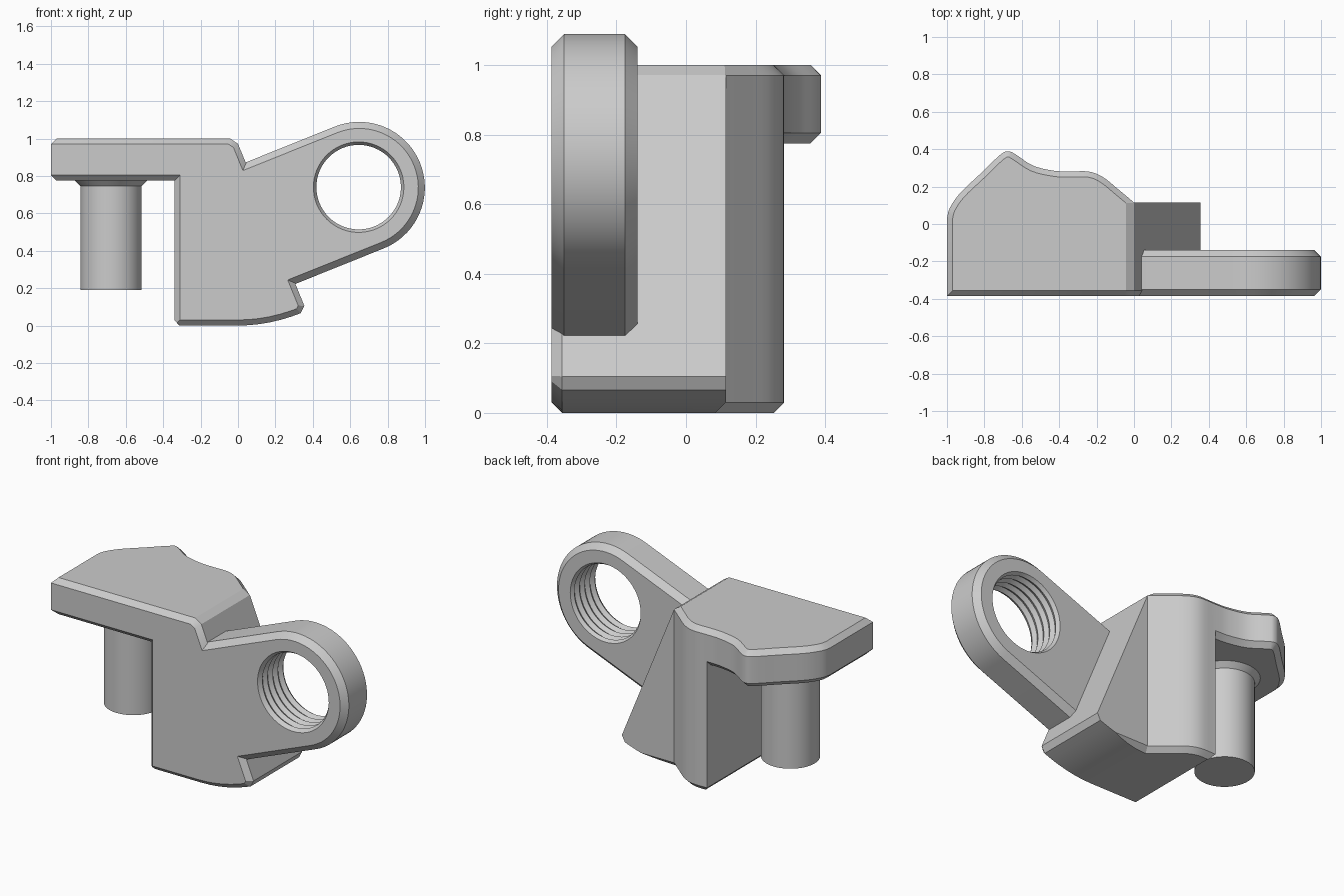
import bpy, bmesh, math
from mathutils import Vector

if "Cube" in bpy.data.objects:
    bpy.data.objects.remove(bpy.data.objects["Cube"])

CH = 0.03  # edge chamfer


def inset(pts, d):
    """Mitred inward offset of a closed 2D outline."""
    n = len(pts)
    P = [Vector(p) for p in pts]
    area = sum(P[i].x * P[(i + 1) % n].y - P[(i + 1) % n].x * P[i].y for i in range(n))
    s = 1 if area > 0 else -1
    out = []
    for i in range(n):
        e0 = (P[i] - P[i - 1]).normalized()
        e1 = (P[(i + 1) % n] - P[i]).normalized()
        n0, n1 = Vector((-e0.y, e0.x)) * s, Vector((-e1.y, e1.x)) * s
        out.append(P[i] + (n0 + n1) * d / max(0.3, 1 + n0.dot(n1)))
    return out


def rings_object(name, rings):
    """Closed solid from a stack of equal-length vertex rings."""
    bm = bmesh.new()
    R = [[bm.verts.new(p) for p in r] for r in rings]
    n = len(R[0])
    for a, b in zip(R, R[1:]):
        for i in range(n):
            bm.faces.new((a[i], a[(i + 1) % n], b[(i + 1) % n], b[i]))
    bm.faces.new(R[0])
    bm.faces.new(R[-1])
    bmesh.ops.recalc_face_normals(bm, faces=bm.faces)
    me = bpy.data.meshes.new(name)
    bm.to_mesh(me)
    bm.free()
    ob = bpy.data.objects.new(name, me)
    bpy.context.collection.objects.link(ob)
    return ob


def prism(name, pts, lo, hi, axis, c_lo=0.0, c_hi=0.0):
    """Extruded outline with optional chamfers at either end."""
    levels = [(lo, c_lo)] + ([(lo + c_lo, 0)] if c_lo else [])
    levels += ([(hi - c_hi, 0)] if c_hi else []) + [(hi, c_hi)]
    rings = []
    for w, d in levels:
        q = inset(pts, d) if d else pts
        rings.append([(u, v, w) if axis == 'z' else (u, w, v) for u, v in q])
    return rings_object(name, rings)


def lathe(name, prof, cx, cy, axis, seg=64):
    """Revolved (radius, position) profile around a z or y axis."""
    rings = []
    for r, w in prof:
        ring = []
        for i in range(seg):
            a = 2 * math.pi * i / seg
            u, v = cx + r * math.cos(a), cy + r * math.sin(a)
            ring.append((u, v, w) if axis == 'z' else (u, w, v))
        rings.append(ring)
    return rings_object(name, rings)


def spline(ctrl, n):
    """Catmull-Rom samples through 2D control points."""
    C = [Vector(c) for c in ctrl]
    C = [2 * C[0] - C[1]] + C + [2 * C[-1] - C[-2]]
    out = []
    for i in range(1, len(C) - 2):
        a, b, c, d = C[i - 1:i + 3]
        for k in range(n):
            t = k / n
            out.append(0.5 * (2 * b + (c - a) * t + (2 * a - 5 * b + 4 * c - d) * t * t
                              + (3 * b - a - 3 * c + d) * t ** 3))
    return out + [C[-2]]


def boolean(target, tool, op):
    m = target.modifiers.new(op, 'BOOLEAN')
    m.object, m.operation, m.solver = tool, op, 'EXACT'
    bpy.context.view_layer.objects.active = target
    bpy.ops.object.modifier_apply(modifier=m.name)
    bpy.data.objects.remove(tool)


# Rear contour of the plate, seen from above
N = 4
ctrl = [(-1, 0.03), (-0.985, 0.085), (-0.93, 0.165), (-0.82, 0.27), (-0.715, 0.37),
        (-0.67, 0.388), (-0.63, 0.37), (-0.54, 0.312), (-0.43, 0.285), (-0.34, 0.281),
        (-0.24, 0.28), (-0.165, 0.25), (-0.08, 0.182), (0, 0.115)]
rear = [tuple(p) for p in spline(ctrl, N)]
right_end = [(0.6, 0.115), (0.6, -0.6)]

# Top plate and block below it, over-long at the front and right
body = prism("bracket_body", [(-1, -0.6)] + rear + right_end, 0.775, 1.0, 'z', CH, CH)
block = prism("block", [(-0.34, -0.6)] + rear[9 * N:] + right_end, 0, 0.9, 'z', CH, 0)
boolean(body, block, 'UNION')

# Side profile trims the front face, sloped flank and curved foot
arc = [(0.345 * t, 0.07 * t * t) for t in (0, .17, .33, .5, .67, .83, .97)]
side = [(-1.3, 0.775), (-0.34, 0.775), (-0.34, 0)] + arc + \
       [(0.355, 0.105), (0.0, 0.972), (-0.042, 1.0), (-1.3, 1.0)]
boolean(body, prism("side_trim", side, -0.386, 0.7, 'y', CH, 0), 'INTERSECT')

# Arm with round end, square to the sloped flank
cx, cz, R, tilt = 0.648, 0.738, 0.351, math.radians(21.9)
u = Vector((math.cos(tilt), math.sin(tilt)))
arm = [Vector((cx, cz)) + R * Vector((math.cos(a), math.sin(a)))
       for a in (tilt - math.pi / 2 + math.pi * i / 36 for i in range(37))]
arm = [arm[0] - u * 0.64] + arm + [arm[-1] - u * 0.64]
boolean(body, prism("arm", arm, -0.386, -0.14, 'y', 0.035, 0.035), 'UNION')

# Threaded hole
pitch, y0 = 0.05, -0.411
thread = []
for i in range(6):
    thread += [(0.226, y0 + i * pitch), (0.242, y0 + (i + 0.5) * pitch)]
thread.append((0.226, y0 + 6 * pitch))
boolean(body, lathe("thread_cutter", thread, 0.645, 0.74, 'y'), 'DIFFERENCE')

# Pin with flared collar under the plate
pin = lathe("pin", [(0.164, 0.19), (0.164, 0.745), (0.196, 0.777), (0.196, 0.80)],
            -0.679, -0.045, 'z')

for ob in (body, pin):
    bpy.ops.object.select_all(action='DESELECT')
    ob.select_set(True)
    bpy.context.view_layer.objects.active = ob
    bpy.ops.object.shade_smooth_by_angle(angle=math.radians(25))
